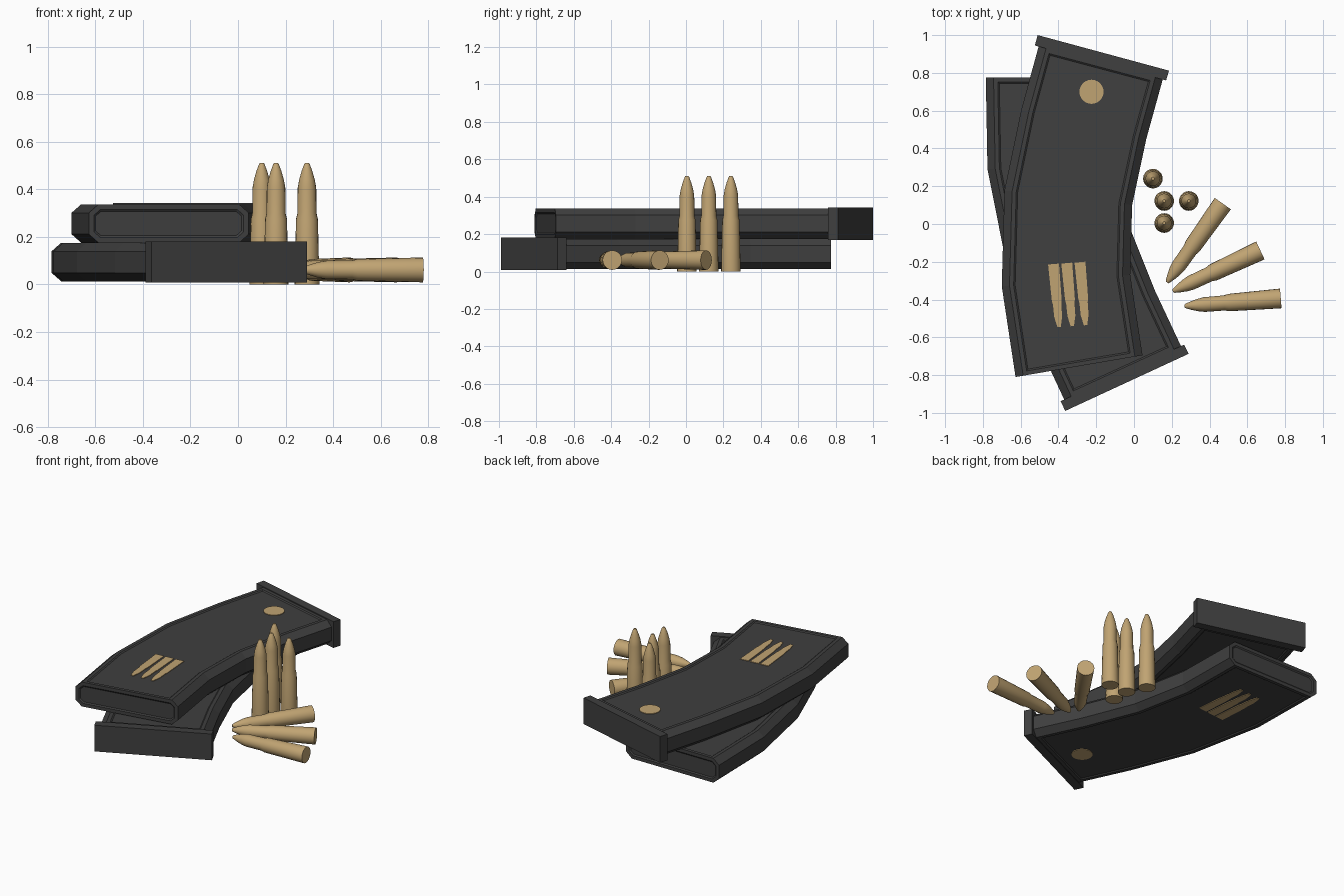
import bpy, bmesh, math
from mathutils import Matrix, Vector

if "Cube" in bpy.data.objects:
    bpy.data.objects.remove(bpy.data.objects["Cube"])


def material(name, rgb):
    m = bpy.data.materials.new(name)
    m.diffuse_color = (*rgb, 1)
    m.use_nodes = True
    m.node_tree.nodes["Principled BSDF"].inputs["Base Color"].default_value = m.diffuse_color
    return m


DARK = material("dark_grey", (0.05, 0.05, 0.05))
BRASS = material("brass_tan", (0.53, 0.37, 0.17))


def to_mesh(bm, name, mat):
    bmesh.ops.recalc_face_normals(bm, faces=bm.faces)
    me = bpy.data.meshes.new(name)
    bm.to_mesh(me)
    bm.free()
    me.materials.append(mat)
    return me


def place(name, me, matrix):
    ob = bpy.data.objects.new(name, me)
    bpy.context.collection.objects.link(ob)
    ob.matrix_world = matrix
    return ob


def add_prism(bm, pts, z0, z1):
    low = [bm.verts.new((x, y, z0)) for x, y in pts]
    high = [bm.verts.new((x, y, z1)) for x, y in pts]
    bm.faces.new(low)
    bm.faces.new(high)
    n = len(pts)
    for i in range(n):
        j = (i + 1) % n
        bm.faces.new((low[i], low[j], high[j], high[i]))


# magazine body: chamfered section swept along left / right edge pairs
def body_mesh():
    rows = [((-0.505, 0.94), (0.152, 0.765)),
            ((-0.597, 0.603), (0.065, 0.45)),
            ((-0.686, 0.177), (-0.01, 0.10)),
            ((-0.70, -0.33), (-0.02, -0.27)),
            ((-0.627, -0.81), (0.045, -0.695))]
    section = [(0, -0.045), (0.06, -0.081), (0.94, -0.081), (1, -0.045),
               (1, 0.045), (0.94, 0.081), (0.06, 0.081), (0, 0.045)]
    bm = bmesh.new()
    rings = []
    for l, r in rows:
        rings.append([bm.verts.new((*Vector(l).lerp(Vector(r), u), z)) for u, z in section])
    for a, b in zip(rings, rings[1:]):
        for i in range(8):
            j = (i + 1) % 8
            bm.faces.new((a[i], a[j], b[j], b[i]))
    bm.faces.new(rings[0])
    feed_end = bm.faces.new(rings[-1])
    bmesh.ops.recalc_face_normals(bm, faces=bm.faces)
    # recessed panels on both broad sides and the feed end
    panels = [[f for f in bm.faces if f.normal.z > 0.9],
              [f for f in bm.faces if f.normal.z < -0.9], [feed_end]]
    for faces in panels:
        bmesh.ops.inset_region(bm, faces=faces, thickness=0.022, use_even_offset=True)
        bmesh.ops.inset_region(bm, faces=faces, thickness=0.008, depth=-0.006,
                               use_even_offset=True)
    return to_mesh(bm, "magazine_body", DARK)


def base_plate_mesh():
    bm = bmesh.new()
    add_prism(bm, [(-0.525, 0.945), (0.17, 0.76), (0.185, 0.812), (-0.51, 1.0)], -0.087, 0.087)
    return to_mesh(bm, "base_plate", DARK)


# painted marks: a disc and three cartridge shapes, on both broad sides
def marks_mesh():
    bm = bmesh.new()
    disc = [(-0.225 + 0.064 * math.cos(i * math.tau / 24),
             0.70 + 0.064 * math.sin(i * math.tau / 24)) for i in range(24)]
    half = [(0, 0.029), (0.195, 0.026), (0.215, 0.022), (0.28, 0.021), (0.335, 0.009)]
    d = Vector((0.088, -0.996))
    side = Vector((0.996, 0.088))
    shapes = [disc]
    for k in range(3):
        o = Vector((-0.426 + 0.07 * k, -0.212 + 0.005 * k))
        shapes.append([o + d * t + side * w for t, w in half] +
                      [o + d * t - side * w for t, w in reversed(half)])
    for s in shapes:
        for sign in (1, -1):
            add_prism(bm, s, sign * 0.073, sign * 0.079)
    return to_mesh(bm, "painted_marks", BRASS)


# cartridge: lathed profile of (radius, height)
def cartridge_mesh():
    profile = [(0.052, 0), (0.052, 0.012), (0.046, 0.275), (0.040, 0.30), (0.039, 0.405),
               (0.033, 0.44), (0.023, 0.475), (0.012, 0.505), (0.008, 0.511)]
    n = 20
    bm = bmesh.new()
    rings = [[bm.verts.new((r * math.cos(i * math.tau / n), r * math.sin(i * math.tau / n), z))
              for i in range(n)] for r, z in profile]
    for a, b in zip(rings, rings[1:]):
        for i in range(n):
            j = (i + 1) % n
            bm.faces.new((a[i], a[j], b[j], b[i]))
    bm.faces.new(rings[0])
    bm.faces.new(rings[-1])
    me = to_mesh(bm, "cartridge", BRASS)
    me.shade_smooth()
    me.set_sharp_from_angle(angle=math.radians(35))
    return me


# two stacked magazines, the lower one turned over
upper = Matrix.Translation((0, 0, 0.256))
lower = (Matrix.Translation((-0.03, 0.082, 0.094)) @ Matrix.Rotation(math.radians(9.7), 4, 'Z')
         @ Matrix.Rotation(math.pi, 4, 'X'))
parts = [("magazine_body", body_mesh()), ("base_plate", base_plate_mesh()),
         ("painted_marks", marks_mesh())]
for label, matrix in (("upper", upper), ("lower", lower)):
    for name, me in parts:
        place(f"{label}_{name}", me, matrix)

# standing cartridges
shell = cartridge_mesh()
for x, y in [(0.10, 0.24), (0.16, 0.122), (0.29, 0.122), (0.16, 0.005)]:
    place("standing_cartridge", shell, Matrix.Translation((x, y, 0)))

# cartridges lying in a fan: base centre and tip
for base, tip in [((0.777, -0.394), (0.278, -0.434)),
                  ((0.669, -0.14), (0.214, -0.352)),
                  ((0.47, 0.108), (0.18, -0.302))]:
    d = Vector((tip[0] - base[0], tip[1] - base[1], 0))
    place("lying_cartridge", shell, Matrix.Translation((*base, 0.061))
          @ d.to_track_quat('Z', 'Y').to_matrix().to_4x4())
